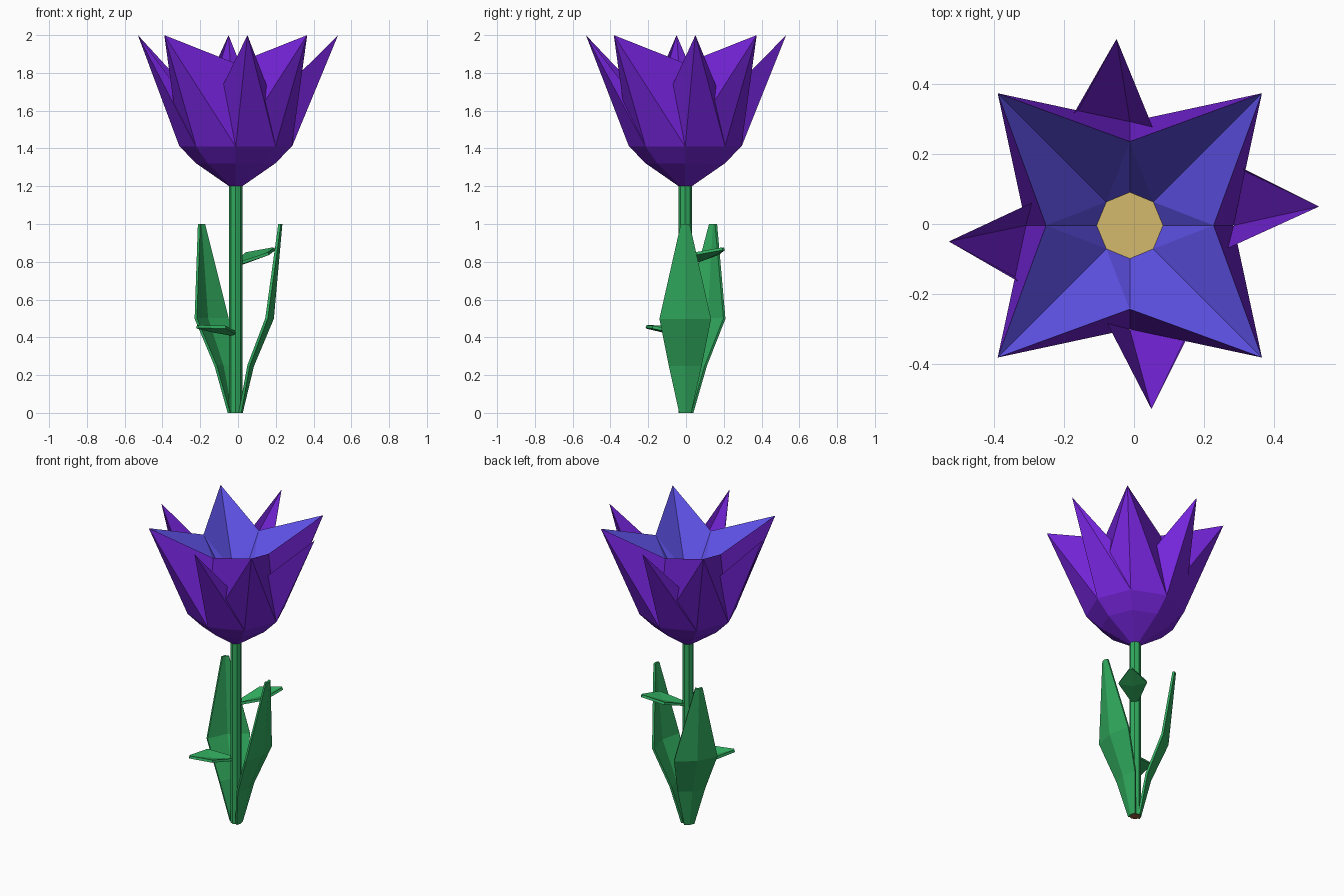
import bpy, bmesh
from math import sin, cos, pi, radians
from mathutils import Vector, Matrix

cube = bpy.data.objects.get("Cube")
if cube:
    bpy.data.objects.remove(cube)


def material(name, rgb):
    m = bpy.data.materials.new(name)
    m.use_nodes = True
    m.diffuse_color = (*rgb, 1)
    for n in m.node_tree.nodes:
        if n.type == 'BSDF_PRINCIPLED':
            n.inputs["Base Color"].default_value = (*rgb, 1)
    return m


PURPLE = material("petal purple", (0.18, 0.018, 0.71))
BLUE = material("inner petal blue", (0.113, 0.083, 0.80))
YELLOW = material("pollen yellow", (0.66, 0.49, 0.15))
GREEN = material("leaf green", (0.03, 0.40, 0.11))
BROWN = material("cut stem brown", (0.30, 0.10, 0.04))

CENTRE = Vector((-0.012, -0.004, 0))


def finish(bm, name, mats, offset=CENTRE, closed=True):
    if closed:
        bmesh.ops.recalc_face_normals(bm, faces=bm.faces)
    mesh = bpy.data.meshes.new(name)
    bm.to_mesh(mesh)
    bm.free()
    for m in mats:
        mesh.materials.append(m)
    ob = bpy.data.objects.new(name, mesh)
    ob.location = offset
    bpy.context.collection.objects.link(ob)
    return ob


def ring(bm, levels):
    """Eight points; levels = (radius, z) on the axes and on the diagonals."""
    pts = []
    for i in range(8):
        r, z = levels[i % 2]
        a = i * pi / 4
        pts.append(bm.verts.new((r * cos(a), r * sin(a), z)))
    return pts


def bridge(bm, low, high, mat=0):
    """Triangles split from each axis point towards the diagonal points."""
    for i in range(8):
        j = (i + 1) % 8
        a, b = (i, j) if i % 2 == 0 else (j, i)
        for tri in ((low[a], low[b], high[b]), (low[a], high[b], high[a])):
            bm.faces.new(tri).material_index = mat


# Stem: octagonal rod with a brown cut end
bm = bmesh.new()
bottom = ring(bm, [(0.035, 0)] * 2)
top = ring(bm, [(0.035, 1.21)] * 2)
bridge(bm, bottom, top)
bm.faces.new(bottom).material_index = 1
bm.faces.new(top)
finish(bm, "stem", [GREEN, BROWN])

# Flower cup: bowl, four diagonal petals, blue lining and yellow middle
bm = bmesh.new()
rings = [ring(bm, lv) for lv in (
    [(0.035, 1.2)] * 2, [(0.208, 1.32)] * 2, [(0.297, 1.41)] * 2,
    [(0.24, 1.85), (0.535, 2.0)], [(0.095, 1.63)] * 2)]
bm.faces.new(rings[0])
for k in range(4):
    bridge(bm, rings[k], rings[k + 1], 1 if k == 3 else 0)
bm.faces.new(rings[4]).material_index = 2
finish(bm, "flower_cup", [PURPLE, BLUE, YELLOW])

# Four outer petals, slightly twisted, tucked into the cup
bm = bmesh.new()
for k in range(4):
    turn = Matrix.Rotation(k * pi / 2, 3, 'Z')
    tip = bm.verts.new(turn @ Vector((0.05, -0.53, 2.0)))
    left, base, corner, right = [
        bm.verts.new(turn @ Vector(p) + CENTRE) for p in (
            (-0.07, -0.27, 1.73), (0, -0.298, 1.41),
            (0.211, -0.211, 1.41), (0.192, -0.265, 1.66))]
    for a, b in ((left, base), (base, corner), (corner, right)):
        bm.faces.new((a, b, tip))
finish(bm, "outer_petals", [PURPLE], Vector((0, 0, 0)), closed=False)


def leaf(name, angle, sections, thick):
    """Creased blade; sections = (distance, z, half width, edge inset, edge lift)."""
    bm = bmesh.new()
    turn = Matrix.Rotation(radians(angle), 3, 'Z')
    rows = []
    for d, z, w, inset, lift in sections:
        pts = ((d - inset, -w, z + lift), (d, 0, z), (d - inset, w, z + lift))
        rows.append([bm.verts.new(turn @ Vector(p)) for p in pts])
    for r0, r1 in zip(rows, rows[1:]):
        for i in range(2):
            bm.faces.new((r0[i], r0[i + 1], r1[i + 1], r1[i]))
    ob = finish(bm, name, [GREEN])
    mod = ob.modifiers.new("thickness", 'SOLIDIFY')
    mod.thickness = thick
    mod.offset = 0


# Two tall leaves from the foot of the stem
TALL = [(0.03, 0, 0.03, 0.008, 0), (0.09, 0.25, 0.085, 0.022, 0),
        (0.195, 0.5, 0.135, 0.032, 0), (0.24, 1.0, 0.022, 0.008, 0)]
leaf("tall_leaf_left", 0, TALL, 0.014)
leaf("tall_leaf_right", 141, TALL, 0.014)


# Two small leaves on opposite sides of the stem
def small_leaf(name, angle, z, rise):
    leaf(name, angle, [(0.02, z, 0.02, 0, 0.01),
                       (0.16, z + rise * 0.45, 0.085, 0, 0.022),
                       (0.285, z + rise, 0.008, 0, 0.004)], 0.016)


small_leaf("upper_small_leaf", 45, 0.785, 0.08)
small_leaf("lower_small_leaf", 225, 0.415, 0.038)
